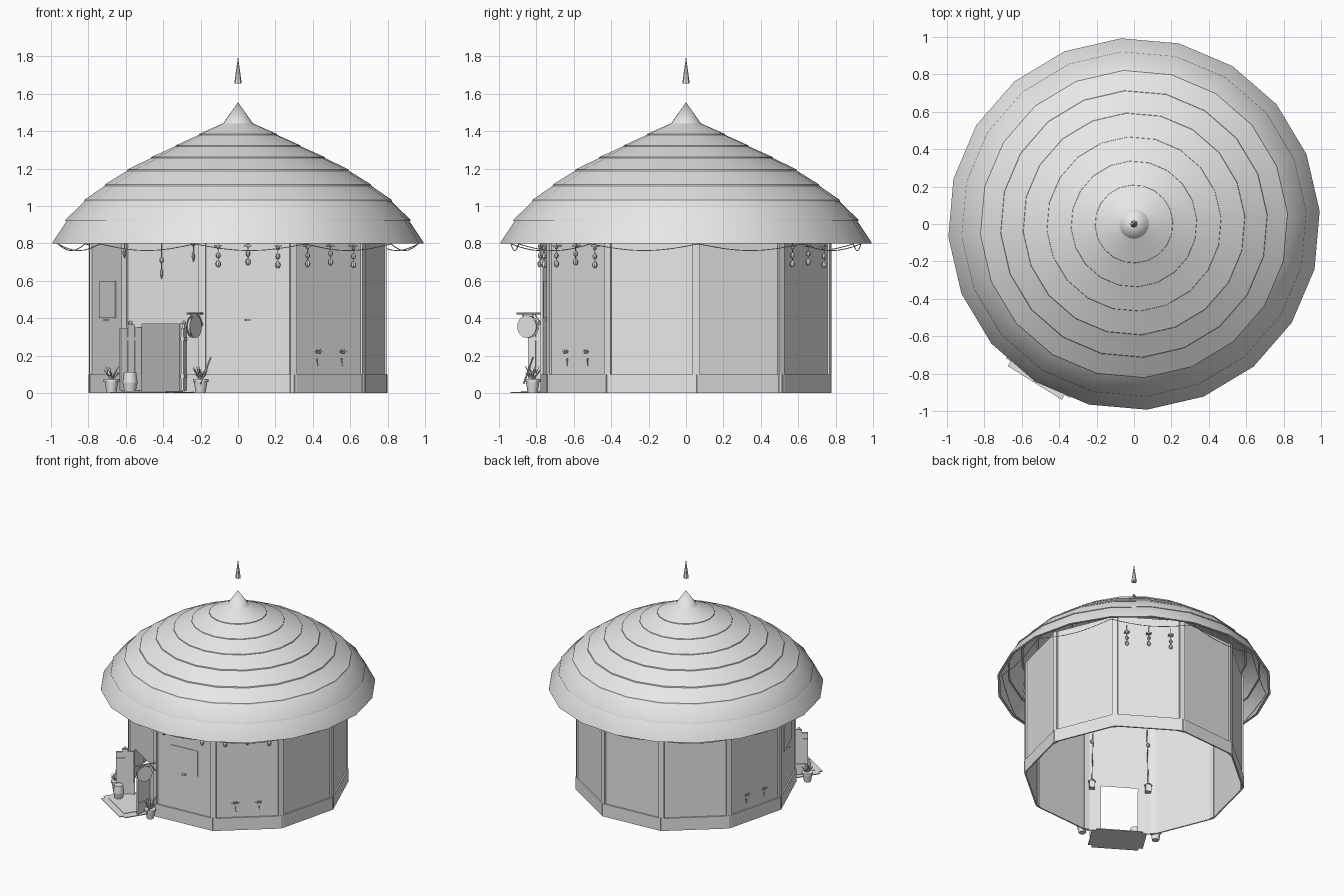
import bpy, bmesh, math, random
from math import sin, cos, pi, radians
from mathutils import Matrix, Vector

cube = bpy.data.objects.get("Cube")
if cube:
    bpy.data.objects.remove(cube)
random.seed(4)

GREY = (0.8, 0.8, 0.8, 1)
grey = bpy.data.materials.new("plain grey")
grey.use_nodes = True
grey.diffuse_color = GREY
grey.node_tree.nodes["Principled BSDF"].inputs["Base Color"].default_value = GREY

SIDES, R, TURN = 10, 0.79, radians(4)
STEP = 2 * pi / SIDES
APOTHEM, HALF = R * cos(STEP / 2), R * sin(STEP / 2)
WALL_TOP = 0.92
FACETS = [TURN + STEP * (i + 0.5) for i in range(SIDES)]
DOOR = 6                  # facet indices
WINDOWS = (5, 7)
BEADS = (1, 7, 8)
SPRIGS = (4, 8)
DOOR_HALF, DOOR_H = 0.135, 0.37


def finish(name, bm, smooth=False):
    mesh = bpy.data.meshes.new(name)
    bm.to_mesh(mesh)
    bm.free()
    mesh.materials.append(grey)
    ob = bpy.data.objects.new(name, mesh)
    bpy.context.collection.objects.link(ob)
    if smooth:
        bpy.ops.object.select_all(action='DESELECT')
        ob.select_set(True)
        bpy.context.view_layer.objects.active = ob
        bpy.ops.object.shade_smooth_by_angle(angle=radians(35))
    return ob


def frame(i):
    """Wall facet frame: x outward, y along the wall, z up."""
    return Matrix.Rotation(FACETS[i], 4, 'Z') @ Matrix.Translation((APOTHEM, 0, 0))


def box(bm, m, lo, hi):
    lo, hi = Vector(lo), Vector(hi)
    bmesh.ops.create_cube(bm, size=1, matrix=m @ Matrix.Translation((lo + hi) / 2)
                          @ Matrix.Diagonal((*(hi - lo), 1)))


def cone(bm, m, at, r1, r2, h, seg=12):
    bmesh.ops.create_cone(bm, cap_ends=True, segments=seg, radius1=r1, radius2=r2, depth=h,
                          matrix=m @ Matrix.Translation((at[0], at[1], at[2] + h / 2)))


def bead(bm, m, at, r, tall=1.3):
    bmesh.ops.create_uvsphere(bm, u_segments=8, v_segments=6, radius=r,
                              matrix=m @ Matrix.Translation(at) @ Matrix.Diagonal((1, 1, tall, 1)))


def rod(bm, m, a, b, r, r2=None, seg=6):
    a, b = m @ Vector(a), m @ Vector(b)
    d = b - a
    rot = d.to_track_quat('Z', 'Y').to_matrix().to_4x4()
    bmesh.ops.create_cone(bm, cap_ends=True, segments=seg, radius1=r, radius2=r if r2 is None else r2,
                          depth=d.length, matrix=Matrix.Translation((a + b) / 2) @ rot)


def panel(bm, m, y0, y1, z0, z1):
    bm.faces.new([bm.verts.new(m @ Vector((0, y, z)))
                  for y, z in ((y0, z0), (y1, z0), (y1, z1), (y0, z1))])


# Walls and skirting, with an opening in the door facet
walls, skirt = bmesh.new(), bmesh.new()
for i in range(SIDES):
    m = frame(i)
    if i == DOOR:
        panel(walls, m, -DOOR_HALF, DOOR_HALF, DOOR_H, WALL_TOP)
        spans = [(-HALF, -DOOR_HALF), (DOOR_HALF, HALF)]
    else:
        spans = [(-HALF, HALF)]
    for a, b in spans:
        panel(walls, m, a, b, 0, WALL_TOP)
        box(skirt, m, (0.001, a, 0), (0.011, b, 0.1))
finish("walls", walls)
finish("skirting", skirt)

# Corner posts
bm = bmesh.new()
for i in range(SIDES):
    m = Matrix.Rotation(TURN + STEP * i, 4, 'Z')
    box(bm, m, (R - 0.012, -0.02, 0), (R + 0.006, 0.02, WALL_TOP))
finish("corner_posts", bm)

# Thatch tiers: each an open skirt with a thin lip
TIERS = [(0.995, 0.8), (0.925, 0.92), (0.825, 1.025), (0.715, 1.107), (0.595, 1.187),
         (0.468, 1.253), (0.338, 1.315), (0.21, 1.377), (0.082, 1.438)]
for k in range(len(TIERS) - 1):
    (r0, z0), (r1, z1) = TIERS[k], TIERS[k + 1]
    profile = [(r0 - 0.018, z0), (r0, z0), (r0 - 0.002, z0 + 0.008), (r1 - 0.012, z1 + 0.008)]
    bm = bmesh.new()
    rings = [[bm.verts.new((r * cos(TURN + j * pi / 10), r * sin(TURN + j * pi / 10), z))
              for j in range(20)] for r, z in profile]
    for lower, upper in zip(rings, rings[1:]):
        for j in range(20):
            n = (j + 1) % 20
            bm.faces.new((lower[j], lower[n], upper[n], upper[j]))
    finish(f"thatch_tier_{k + 1}", bm, True)

# Roof cap and floating finial
WORLD = Matrix.Identity(4)
bm = bmesh.new()
cone(bm, WORLD, (0, 0, 1.438), 0.082, 0, 0.117, 20)
finish("roof_cap", bm, True)
bm = bmesh.new()
cone(bm, WORLD, (0, 0, 1.655), 0.02, 0, 0.145, 8)
finish("finial", bm, True)

# Rope swags under the eaves
bm = bmesh.new()
for i in range(SIDES):
    a, b = [Vector((cos(TURN + STEP * k), sin(TURN + STEP * k), 0)) * 0.965 for k in (i, i + 1)]
    pts = [a.lerp(b, s / 8) + Vector((0, 0, 0.797 - 0.036 * sin(pi * s / 8))) for s in range(9)]
    for p, q in zip(pts, pts[1:]):
        rod(bm, WORLD, p, q, 0.0025, seg=5)
finish("eave_swags", bm)

# Bead strings hung on walls
bm = bmesh.new()
for i in BEADS:
    for y, low in ((-0.16, 0.69), (0, 0.7), (0.16, 0.685)):
        m = frame(i)
        rod(bm, m, (0.02, y, 0.84), (0.02, y, low), 0.002)
        for s, r in enumerate((0.014, 0.012, 0.009)):
            bead(bm, m, (0.02, y, low + s * 0.045), r)
        box(bm, m, (0, y - 0.018, 0.782), (0.03, y + 0.018, 0.79))
finish("bead_strings", bm, True)

# Window plates with a latch below
bm = bmesh.new()
for i in WINDOWS:
    m = frame(i)
    box(bm, m, (0, -0.115, 0.4), (0.005, 0.115, 0.6))
    box(bm, m, (0, -0.014, 0.384), (0.018, 0.014, 0.396))
finish("window_plates", bm)

# Small wall sprigs
bm = bmesh.new()
for i in SPRIGS:
    for y in (-0.085, 0.085):
        m = frame(i)
        for s in range(6):
            t = s * pi / 3
            rod(bm, m, (0.008, y, 0.218), (0.022, y + 0.028 * cos(t), 0.222 + 0.012 * sin(t)), 0.005, 0.001)
        rod(bm, m, (0.008, y, 0.185), (0.01, y + 0.005, 0.145), 0.005, 0.001)
finish("wall_sprigs", bm)

# Double door leaves of three planks, standing open
d = frame(DOOR)
for side, name in ((-1, "right_door_leaf"), (1, "left_door_leaf")):
    bm = bmesh.new()
    m = d @ Matrix.Translation((0.005, side * (DOOR_HALF + 0.005), 0)) @ Matrix.Rotation(side * radians(25), 4, 'Z')
    for k, top in enumerate((0.35, 0.37, 0.345)):
        box(bm, m, (k * 0.044, -0.007, 0.012), (k * 0.044 + 0.042, 0.007, top))
    for z in (0.08, 0.28):
        box(bm, m, (0.004, -0.01, z), (0.126, 0.01, z + 0.02))
    bead(bm, m, (0.065, 0, 0.375), 0.012, 1)
    finish(name, bm)

# Door mat with an inset pad
bm = bmesh.new()
box(bm, d, (-0.02, -0.2, 0), (0.25, 0.2, 0.006))
bmesh.ops.bevel(bm, geom=[e for e in bm.edges if abs(e.verts[0].co.z - e.verts[1].co.z) > 0.004],
                offset=0.03, segments=4, affect='EDGES')
box(bm, d, (0.03, -0.14, 0.005), (0.2, 0.14, 0.01))
finish("door_mat", bm)

# Potted plants and a small barrel
for name, x, y in (("right_pot", 0.085, -0.275), ("left_pot", 0.05, 0.265)):
    m = d @ Matrix.Translation((x, y, 0))
    bm = bmesh.new()
    cone(bm, m, (0, 0, 0), 0.026, 0.036, 0.06)
    cone(bm, m, (0, 0, 0.06), 0.042, 0.042, 0.014)
    finish(name, bm, True)
    bm = bmesh.new()
    for s in range(16):
        a, h = s * 2.4, random.uniform(0.1, 0.15)
        rod(bm, m, (0, 0, 0.07), (0.042 * cos(a), 0.042 * sin(a), h), 0.006, 0.001, 4)
    finish(name + "_plant", bm)
bm = bmesh.new()
cone(bm, d, (0.13, -0.13, 0.006), 0.03, 0.04, 0.05)
cone(bm, d, (0.13, -0.13, 0.056), 0.04, 0.033, 0.055)
finish("barrel", bm, True)

# Round hanging board on a bracket beside the door
bm = bmesh.new()
rod(bm, d, (0, 0.248, 0.425), (0.16, 0.248, 0.425), 0.006)
rod(bm, d, (0, 0.248, 0.36), (0.05, 0.248, 0.425), 0.004)
rod(bm, d, (0.09, 0.24, 0.355), (0.09, 0.256, 0.355), 0.052, seg=20)
rod(bm, d, (0.09, 0.236, 0.355), (0.09, 0.239, 0.355), 0.06, seg=20)
rod(bm, d, (0.09, 0.257, 0.355), (0.09, 0.26, 0.355), 0.06, seg=20)
for x in (0.06, 0.12):
    rod(bm, d, (x, 0.248, 0.39), (x, 0.248, 0.425), 0.003)
finish("hanging_board", bm, True)

# Walking stick leaning near the left pot
bm = bmesh.new()
rod(bm, d, (0.09, 0.29, 0.05), (0.02, 0.31, 0.19), 0.005)
finish("leaning_stick", bm)

# Charms over the door
bm = bmesh.new()
for y, low in ((-0.235, 0.72), (0.0, 0.61), (0.2, 0.7)):
    rod(bm, d, (0.02, y, 0.84), (0.02, y, low), 0.003)
    bead(bm, d, (0.02, y, low + 0.03), 0.009, 2.6)
    bead(bm, d, (0.02, y, low + 0.1), 0.012)
finish("door_charms", bm, True)

# Lanterns on cords inside, either side of the door
bm = bmesh.new()
for side in (-1, 1):
    y = side * 0.205
    rod(bm, d, (-0.03, y - side * 0.01, 0.85), (-0.03, y, 0.4), 0.003)
    box(bm, d, (-0.05, y - 0.02, 0.33), (-0.01, y + 0.02, 0.385))
    cone(bm, d, (-0.03, y, 0.385), 0.03, 0.004, 0.025, 8)
    bead(bm, d, (-0.03, y, 0.72), 0.013)
finish("inner_lanterns", bm)
